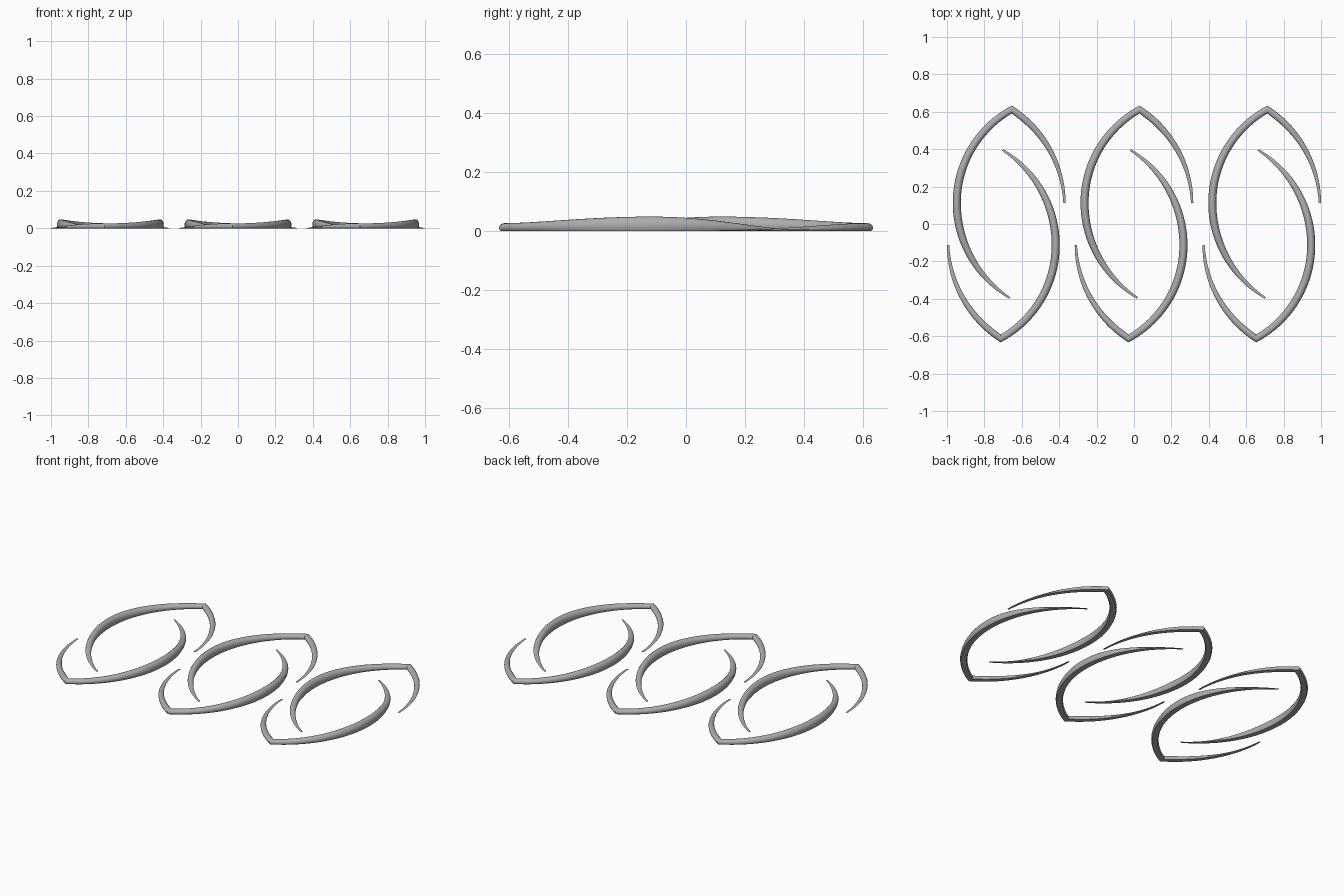
import bpy, bmesh, math

if "Cube" in bpy.data.objects:
    bpy.data.objects.remove(bpy.data.objects["Cube"])

steel = bpy.data.materials.new("plain grey")
steel.diffuse_color = (0.42, 0.42, 0.42, 1)
steel.use_nodes = True
steel.node_tree.nodes["Principled BSDF"].inputs["Base Color"].default_value = steel.diffuse_color

APEX_X, MID_Y, SPACING = 0.03, 0.113, 0.683
N_SHORT, N_LONG, N_ARCH = 20, 44, 12


def ease(u):
    return 0.5 - 0.5 * math.cos(math.pi * u)


def section():
    """Rounded bar with a flat base: (inward fraction 0..1, height fraction 0..1)."""
    pts = []
    for i in range(N_ARCH + 1):
        a = math.radians(-42 + 264 * i / N_ARCH)
        z = 0.4 + (0.6 if math.sin(a) > 0 else 0.598) * math.sin(a)
        pts.append((0.5 - 0.5 * math.cos(a), max(z, 0.0)))
    return pts


def arm_point(center_x, side, radius, turn, end_angle, width, height, f, g):
    """Point on an arc; turn 1 lies on the mitre plane, turn 0 at the arc start."""
    r = radius - width * f
    mitre = math.acos(abs(APEX_X - center_x) / r)
    a = end_angle + (mitre - end_angle) * turn
    return (center_x + side * r * math.cos(a), MID_Y + r * math.sin(a), height * g)


def build_hook(name, offset, flip):
    bm = bmesh.new()
    rings = []
    # short arm, thin tip up to the apex
    for i in range(N_SHORT):
        s = i / N_SHORT
        w = 0.012 + 0.025 * (1 - (1 - s) ** 1.4)
        h = 0.002 + 0.024 * ease(s)
        rings.append([arm_point(-0.298, 1, 0.615, s, 0, w, h, f, g) for f, g in section()])
    # long arm, apex round to the other thin tip
    for i in range(N_LONG + 1):
        t = i / N_LONG
        u = abs(2 * t - 1)
        if t < 0.5:
            w, h = 0.043 - 0.006 * u * u, 0.048 - 0.022 * ease(u)
        else:
            w, h = 0.010 + 0.033 * (1 - u * u), 0.002 + 0.046 * (1 - ease(u))
        rings.append([arm_point(0.30, -1, 0.586, 1 - t, math.radians(-61.1), w, h, f, g)
                      for f, g in section()])
    # skin the rings and cap both tips
    s = -1 if flip else 1
    vr = [[bm.verts.new((s * x + offset, s * y, z)) for x, y, z in ring] for ring in rings]
    n = len(vr[0])
    for a, b in zip(vr, vr[1:]):
        for j in range(n):
            k = (j + 1) % n
            bm.faces.new((a[j], a[k], b[k], b[j]))
    bm.faces.new(vr[0])
    bm.faces.new(vr[-1])
    bmesh.ops.recalc_face_normals(bm, faces=bm.faces)
    for f in bm.faces:
        f.smooth = True
    # crisp base edges and mitre
    for e in bm.edges:
        if e.calc_face_angle(0) > math.radians(32):
            e.smooth = False
    me = bpy.data.meshes.new(name)
    bm.to_mesh(me)
    bm.free()
    me.materials.append(steel)
    bpy.context.collection.objects.link(bpy.data.objects.new(name, me))


# three links, each a pair of hooks turned half a circle from one another
for label, k in (("left", -1), ("middle", 0), ("right", 1)):
    build_hook(label + "_upper_hook", k * SPACING, False)
    build_hook(label + "_lower_hook", k * SPACING, True)
